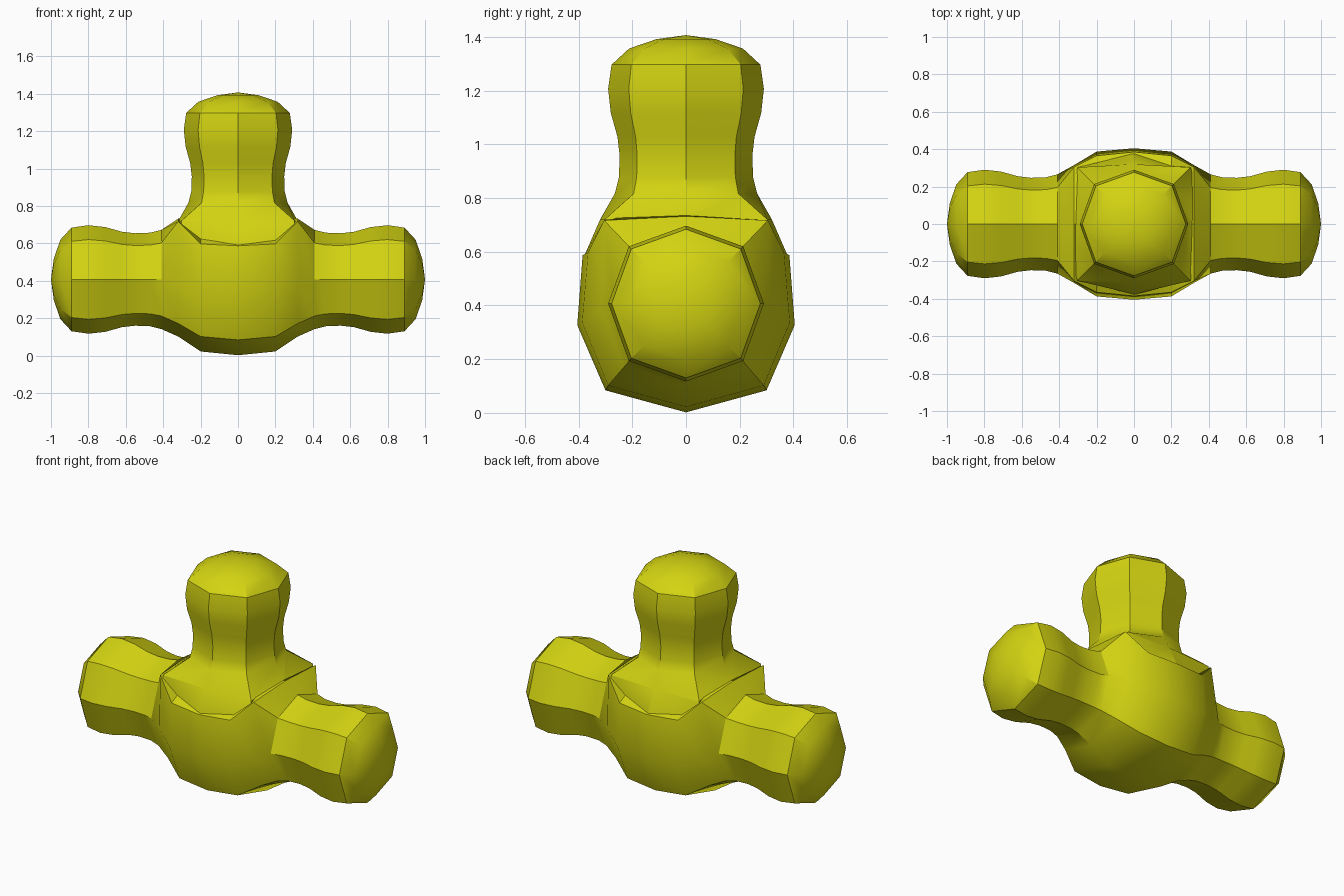
import bpy, bmesh, math
from mathutils import Matrix, Vector

if "Cube" in bpy.data.objects:
    bpy.data.objects.remove(bpy.data.objects["Cube"])

HUB = 0.407  # height of the centre where the three arms meet

mat = bpy.data.materials.new("olive yellow")
mat.use_nodes = True
COLOUR = (0.65, 0.65, 0.006, 1)
mat.diffuse_color = COLOUR
mat.node_tree.nodes["Principled BSDF"].inputs["Base Color"].default_value = COLOUR

# Shared arm profile: distance from hub, radius
ARM = [(0.41, 0.265), (0.47, 0.25), (0.55, 0.247), (0.62, 0.255), (0.71, 0.28),
       (0.8, 0.29), (0.89, 0.277), (0.95, 0.212), (0.985, 0.11)]


def octagon(bottom, low, side, high, top):
    """Mirror half a section into eight (y, z) points."""
    half = [low, side, high]
    return [(0, bottom)] + half + [(0, top)] + [(-y, z) for y, z in reversed(half)]


def regular(r, d=None):
    d = d or r * 0.735
    return octagon(-r, (d, -d), (r, 0), (d, d), r)


def loft(name, rings, start_tip, end_tip, matrix):
    """Skin rings along x; a tip closes an end to a point, None closes it flat."""
    bm = bmesh.new()
    rows = [[bm.verts.new((x, y, z)) for y, z in pts] for x, pts in rings]
    for a, b in zip(rows, rows[1:]):
        for i in range(8):
            j = (i + 1) % 8
            bm.faces.new((a[i], a[j], b[j], b[i]))
    for row, tip in ((rows[0], start_tip), (rows[-1], end_tip)):
        if tip is None:
            bm.faces.new(row)
        else:
            point = bm.verts.new((tip, 0, 0))
            for i in range(8):
                bm.faces.new((row[i], row[(i + 1) % 8], point))
    bmesh.ops.transform(bm, matrix=matrix, verts=bm.verts)
    bmesh.ops.recalc_face_normals(bm, faces=bm.faces)
    mesh = bpy.data.meshes.new(name)
    bm.to_mesh(mesh)
    bm.free()
    mesh.materials.append(mat)
    obj = bpy.data.objects.new(name, mesh)
    bpy.context.collection.objects.link(obj)
    return obj


# Swollen body and two side arms
middle = (0, octagon(-0.405, (0.3, -0.323), (0.405, -0.08), (0.385, 0.18), 0.38))
swell = [(0.2, octagon(-0.385, (0.29, -0.305), (0.387, -0.07), (0.365, 0.19), 0.37)),
         (0.32, octagon(-0.305, (0.23, -0.235), (0.315, -0.02), (0.305, 0.31), 0.325))]
side = swell + [(x, regular(r)) for x, r in ARM]
rings = [(-x, pts) for x, pts in reversed(side)] + [middle] + side
body = loft("body_with_side_arms", rings, -1, 1, Matrix.Translation((0, 0, HUB)))

# Upright arm flaring into the shoulders
rings = [(0, regular(0.385, 0.29)), (0.18, regular(0.378, 0.3)), (0.313, regular(0.32, 0.303))]
rings += [(x, regular(r)) for x, r in ARM]
upright = loft("upright_arm", rings, None, 1,
               Matrix.Translation((0, 0, HUB)) @ Matrix.Rotation(-math.pi / 2, 4, "Y"))

# Fuse into one skin
bpy.ops.object.select_all(action="DESELECT")
body.select_set(True)
bpy.context.view_layer.objects.active = body
fuse = body.modifiers.new("fuse", "BOOLEAN")
fuse.operation = "UNION"
fuse.solver = "EXACT"
fuse.object = upright
bpy.ops.object.modifier_apply(modifier="fuse")
bpy.data.objects.remove(upright)
bpy.ops.object.shade_smooth_by_angle(angle=math.radians(32))
